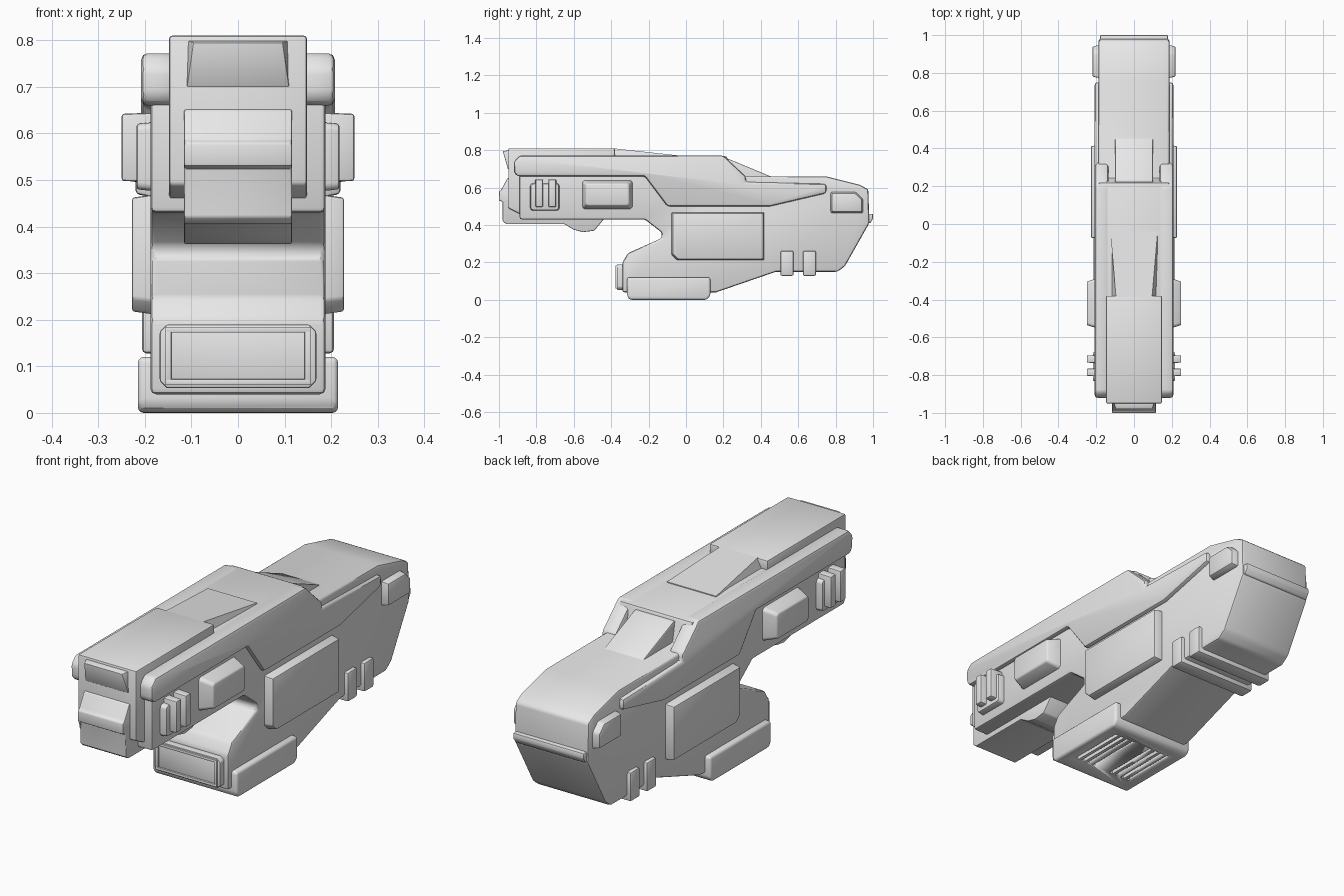
import bpy, bmesh, math
from mathutils import Vector

cube = bpy.data.objects.get("Cube")
if cube:
    bpy.data.objects.remove(cube, do_unlink=True)

grey = bpy.data.materials.new("plain grey")
grey.use_nodes = True
COLOUR = (0.8, 0.8, 0.8, 1)
grey.diffuse_color = COLOUR
grey.node_tree.nodes["Principled BSDF"].inputs["Base Color"].default_value = COLOUR


def finish(name, bm, bevel=0.0, segments=2):
    """Bevel the hard edges, then make a smooth-shaded object."""
    bmesh.ops.recalc_face_normals(bm, faces=bm.faces)
    if bevel:
        hard = [e for e in bm.edges if e.calc_face_angle(0) > math.radians(22)]
        bmesh.ops.bevel(bm, geom=hard, offset=bevel, segments=segments,
                        profile=0.5, affect='EDGES', clamp_overlap=True)
    mesh = bpy.data.meshes.new(name)
    bm.to_mesh(mesh)
    bm.free()
    mesh.materials.append(grey)
    obj = bpy.data.objects.new(name, mesh)
    bpy.context.collection.objects.link(obj)
    bpy.ops.object.select_all(action='DESELECT')
    obj.select_set(True)
    bpy.context.view_layer.objects.active = obj
    bpy.ops.object.shade_smooth_by_angle(angle=math.radians(35))
    return obj


def loft(name, loop_a, loop_b, bevel=0.0, segments=2):
    """Solid between two matching loops of 3D points."""
    bm = bmesh.new()
    a = [bm.verts.new(p) for p in loop_a]
    b = [bm.verts.new(p) for p in loop_b]
    bm.faces.new(a)
    bm.faces.new(b[::-1])
    for i in range(len(a)):
        j = (i + 1) % len(a)
        bm.faces.new((a[i], b[i], b[j], a[j]))
    return finish(name, bm, bevel, segments)


def slab(name, profile, x0, x1, bevel=0.0, segments=2):
    """Side profile of (y, z) points pulled from x0 to x1."""
    return loft(name, [(x0, y, z) for y, z in profile],
                [(x1, y, z) for y, z in profile], bevel, segments)


def rect(y0, y1, z0, z1, c=0.0):
    """Rectangle, with cut corners when c is given."""
    if not c:
        return [(y0, z0), (y1, z0), (y1, z1), (y0, z1)]
    return [(y0 + c, z0), (y1 - c, z0), (y1, z0 + c), (y1, z1 - c),
            (y1 - c, z1), (y0 + c, z1), (y0, z1 - c), (y0, z0 + c)]


def side_pads(name, profile, x0, x1, inset=0.0, bevel=0.006):
    """Mirrored pair of side plates whose outer face shrinks by inset."""
    ys, zs = zip(*profile)
    cy, cz = (min(ys) + max(ys)) / 2, (min(zs) + max(zs)) / 2
    ky = 1 - 2 * inset / (max(ys) - min(ys))
    kz = 1 - 2 * inset / (max(zs) - min(zs))
    for side, s in (("left", 1), ("right", -1)):
        loft(f"{side}_{name}", [(s * x0, y, z) for y, z in profile],
             [(s * x1, cy + (y - cy) * ky, cz + (z - cz) * kz) for y, z in profile], bevel)


# Main body with the lower grip and angled tail
slab("main_body", [
    (-0.89, 0.43), (-0.22, 0.43), (-0.13, 0.36), (-0.13, 0.33), (-0.31, 0.25),
    (-0.34, 0.20), (-0.34, 0.04), (0.16, 0.04), (0.48, 0.15), (0.81, 0.15),
    (0.85, 0.18), (0.98, 0.41), (0.975, 0.59), (0.93, 0.615), (0.75, 0.66),
    (0.24, 0.66), (0.22, 0.768), (-0.89, 0.768)], -0.188, 0.188, 0.012)

# Side armour shells, with rear arms around the sloped recess
side_pads("armour_shell", [
    (-0.92, 0.68), (-0.92, 0.74), (-0.89, 0.772), (0.20, 0.772), (0.32, 0.66),
    (0.32, 0.63), (0.75, 0.62), (0.75, 0.57), (0.45, 0.50), (-0.10, 0.50),
    (-0.22, 0.66), (-0.90, 0.66)], 0.135, 0.208, 0, 0.014)

# Raised nose block and its top plate
slab("nose_block", [(-0.95, 0.49), (-0.89, 0.46), (-0.50, 0.46), (-0.38, 0.76),
                    (-0.38, 0.81), (-0.95, 0.81)], -0.148, 0.148, 0.007)

# Lip at the top of the nose
loft("nose_lip",
     [(-0.11, -0.94, 0.70), (0.11, -0.94, 0.70), (0.11, -0.94, 0.80), (-0.11, -0.94, 0.80)],
     [(-0.11, -0.952, 0.70), (0.11, -0.952, 0.70), (0.096, -0.98, 0.795),
      (-0.096, -0.98, 0.795)], 0.003)

# Central muzzle ridge and chin
slab("muzzle_ridge", [
    (-0.94, 0.655), (-0.955, 0.65), (-0.99, 0.585), (-1.0, 0.58), (-1.0, 0.53),
    (-0.98, 0.525), (-0.98, 0.42), (-0.96, 0.405), (-0.65, 0.405), (-0.60, 0.375),
    (-0.55, 0.362), (-0.49, 0.37), (-0.44, 0.43), (-0.44, 0.60)], -0.116, 0.116, 0.005)

# Long ramp behind the nose plate
loft("top_ramp",
     [(-0.125, -0.04, 0.772), (0.125, -0.04, 0.772), (0.095, -0.39, 0.81), (-0.095, -0.39, 0.81)],
     [(-0.125, -0.04, 0.75), (0.125, -0.04, 0.75), (0.125, -0.39, 0.75), (-0.125, -0.39, 0.75)])

# Wedge in the rear recess
slab("rear_wedge", [(0.20, 0.64), (0.46, 0.64), (0.46, 0.657), (0.232, 0.752),
                    (0.20, 0.752)], -0.10, 0.10, 0.004)

# Side plates and pods
side_pads("large_plate", [(-0.05, 0.21), (0.42, 0.21), (0.42, 0.47), (-0.08, 0.47),
                          (-0.08, 0.24)], 0.17, 0.228, 0.008)
side_pads("front_pod", rect(-0.56, -0.28, 0.48, 0.645, 0.012), 0.17, 0.25, 0.025)
side_pads("vent_base", rect(-0.835, -0.675, 0.475, 0.625, 0.01), 0.17, 0.218, 0.005)
for i, y in enumerate((-0.785, -0.715)):
    side_pads(f"vent_bar_{i + 1}", rect(y - 0.022, y + 0.022, 0.495, 0.645), 0.17, 0.25, 0.003)
side_pads("tail_pod", [(0.77, 0.46), (0.95, 0.46), (0.95, 0.54), (0.91, 0.58),
                       (0.77, 0.58)], 0.17, 0.22, 0.01, 0.008)

# Bands wrapped beneath the tail
for i, y in enumerate((0.54, 0.66)):
    slab(f"belly_band_{i + 1}", rect(y - 0.035, y + 0.035, 0.128, 0.262),
         -0.206, 0.206, 0.009)

# Ridge across the tail
slab("tail_ridge", [(0.93, 0.41), (0.985, 0.41), (1.0, 0.435), (1.0, 0.46), (0.93, 0.46)],
     -0.18, 0.18, 0.006)

# Rounded skid with slots cut in its underside
skid = slab("skid", [(-0.30, 0.0), (0.11, 0.0), (0.13, 0.02), (0.13, 0.12), (-0.315, 0.12),
                     (-0.315, 0.02)], -0.215, 0.215, 0.022, 3)
cutter_bm = bmesh.new()
for s in (-1, 1):
    for k in range(4):
        made = bmesh.ops.create_cube(cutter_bm, size=1)
        for v in made["verts"]:
            v.co = Vector((s * (0.05 + 0.033 * k), -0.08, 0)) + v.co * Vector((0.017, 0.28, 0.03))
cutter = finish("slot_cutter", cutter_bm)
cutter.hide_render = True
cut = skid.modifiers.new("slots", 'BOOLEAN')
cut.object = cutter
cut.operation = 'DIFFERENCE'
bpy.context.view_layer.objects.active = skid
bpy.ops.object.modifier_apply(modifier=cut.name)
bpy.data.objects.remove(cutter, do_unlink=True)


def front_plate(name, half, z0, z1, y0, y1, c):
    """Cut-corner plate facing forward."""
    pts = rect(-half, half, z0, z1, c)
    loft(name, [(x, y0, z) for x, z in pts], [(x, y1, z) for x, z in pts], 0.005)


# Plate on the grip's front: a frame around a sunken panel
front_plate("grip_plate", 0.168, 0.053, 0.19, -0.33, -0.37, 0.015)
for z in (0.0665, 0.1785):
    slab("grip_frame_rail", rect(-0.378, -0.36, z - 0.006, z + 0.006), -0.155, 0.155, 0.002)
side_pads("grip_frame_post", rect(-0.378, -0.36, 0.061, 0.184), 0.143, 0.156, 0, 0.002)
